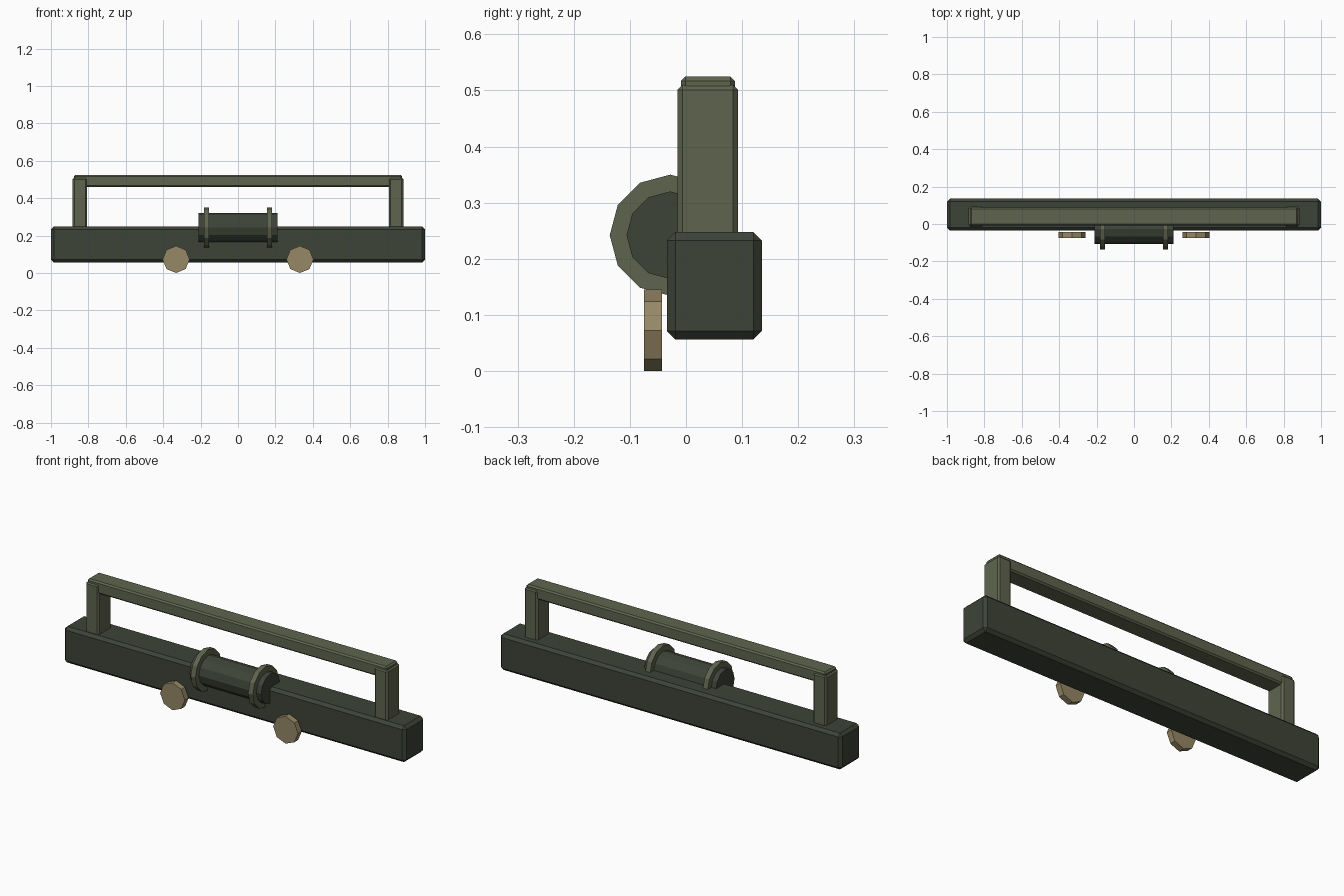
import bpy, math

if "Cube" in bpy.data.objects:
    bpy.data.objects.remove(bpy.data.objects["Cube"])


def material(name, srgb):
    m = bpy.data.materials.new(name)
    lin = [((c / 255 + 0.055) / 1.055) ** 2.4 for c in srgb]
    m.diffuse_color = (*lin, 1)
    m.use_nodes = True
    m.node_tree.nodes["Principled BSDF"].inputs["Base Color"].default_value = m.diffuse_color
    return m


dark = material("dark green", (61, 68, 55))
olive = material("olive", (95, 100, 78))
tan = material("tan lens", (150, 136, 102))


def box(name, lo, hi, bevel, mat):
    size = [b - a for a, b in zip(lo, hi)]
    bpy.ops.mesh.primitive_cube_add(size=1, location=[(a + b) / 2 for a, b in zip(lo, hi)])
    o = bpy.context.object
    o.name = name
    o.scale = size
    bpy.ops.object.transform_apply(location=False, rotation=False, scale=True)
    mod = o.modifiers.new("chamfer", "BEVEL")
    mod.width = bevel
    mod.segments = 1
    o.data.materials.append(mat)
    return o


def cylinder(name, sides, radius, depth, loc, rot, mat):
    bpy.ops.mesh.primitive_cylinder_add(vertices=sides, radius=radius, depth=depth,
                                        location=loc, rotation=rot)
    o = bpy.context.object
    o.name = name
    o.data.materials.append(mat)
    return o


# Main bumper beam
box("bumper_beam", (-1, -0.034, 0.056), (1, 0.135, 0.248), 0.015, dark)

# Guard hoop: top rail and two posts
box("top_rail", (-0.877, -0.009, 0.46), (0.877, 0.087, 0.525), 0.008, olive)
for side, s in (("left", -1), ("right", 1)):
    x0, x1 = sorted((s * 0.806, s * 0.884))
    box(side + "_post", (x0, -0.015, 0.235), (x1, 0.093, 0.51), 0.009, olive)

# Winch drum with two flanges
along_x = (0, math.pi / 2, 0)
cylinder("winch_drum", 12, 0.078, 0.42, (0, -0.028, 0.242), along_x, dark)
for side, s in (("left", -1), ("right", 1)):
    cylinder(side + "_flange", 12, 0.108, 0.028, (s * 0.168, -0.028, 0.242), along_x, olive)

# Round lamps in front of the beam
for side, s in (("left", -1), ("right", 1)):
    cylinder(side + "_lamp", 8, 0.0725, 0.032, (s * 0.331, -0.059, 0.0725),
             (math.pi / 2, 0, 0), tan)
